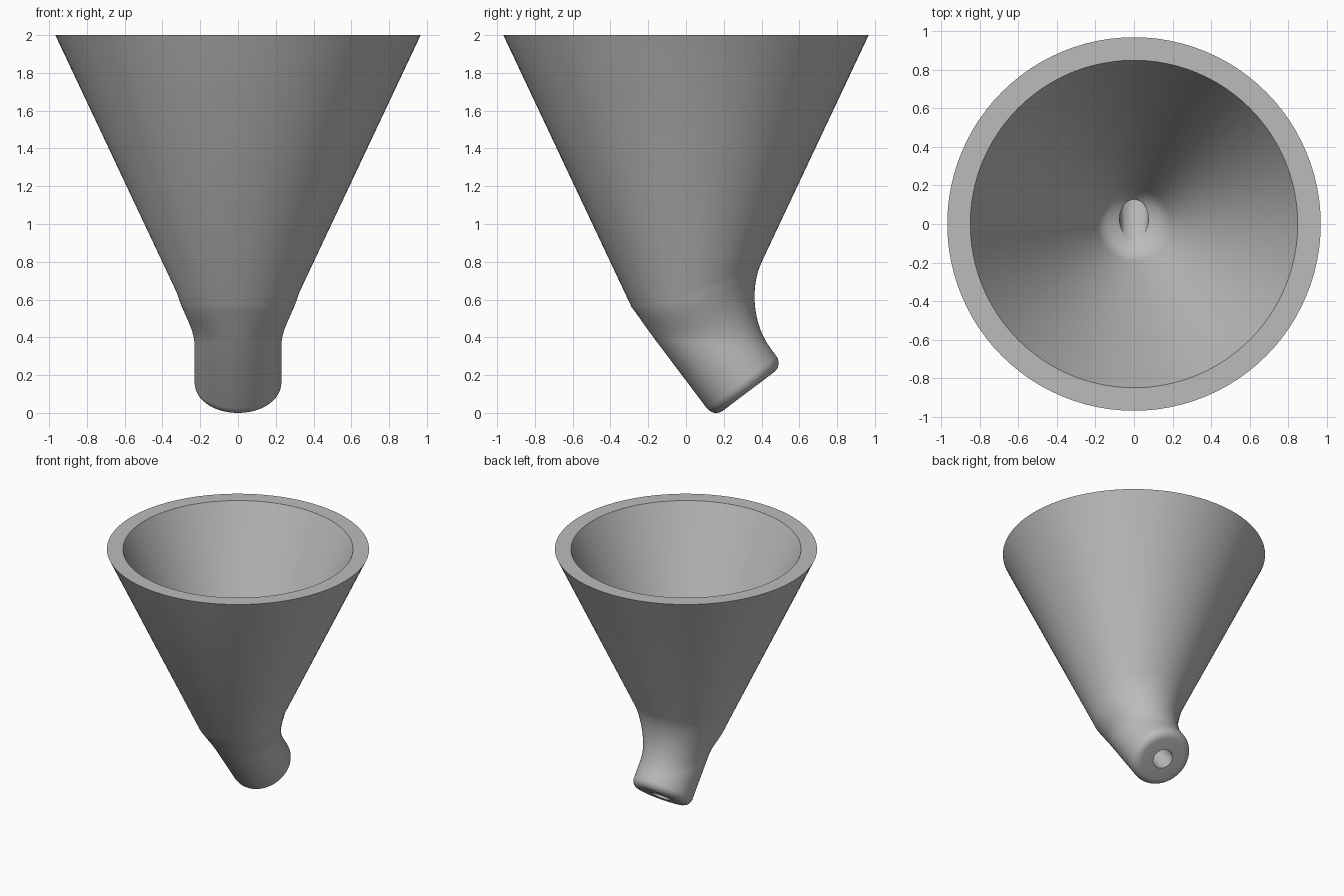
import bpy, bmesh, math
from mathutils import Vector

if "Cube" in bpy.data.objects:
    bpy.data.objects.remove(bpy.data.objects["Cube"], do_unlink=True)

SEGMENTS = 96
TILT = math.radians(37)
AXIS = Vector((0, math.sin(TILT), -math.cos(TILT)))   # down the spout
SIDE = Vector((0, math.cos(TILT), math.sin(TILT)))    # across the spout
SPOUT_END = Vector((0, 0.331, 0.114))
SPOUT_R, HOLE_R, FILLET = 0.23, 0.077, 0.06
SLOPE = 0.472                                         # cone radius per height


def flat_ring(radius, z, y=0.0, stretch=1.0):
    return lambda a: Vector((radius * math.cos(a), y + radius * stretch * math.sin(a), z))


def spout_point(a, radius, back):
    """Point on the spout, measured back along its axis from the tip."""
    return SPOUT_END - AXIS * back + radius * (Vector((math.cos(a), 0, 0)) + SIDE * math.sin(a))


def spout_ring(radius, back):
    return lambda a: spout_point(a, radius, back)


def blend_ring(t):
    """Ring part way along the transition from the cone to the spout."""
    def point(a):
        s = math.sin(a)
        z = 0.63 + 0.12 * s + 0.05 * s * s
        r = SLOPE * (z + 0.05)
        start = Vector((r * math.cos(a), r * s, z))
        end = spout_point(a, SPOUT_R, 0.31 - 0.2 * s)
        down = Vector((-SLOPE * math.cos(a), -SLOPE * s, -1)).normalized()
        leave = down.lerp(AXIS, (1 - s) / 2)
        span = (end - start).length
        return (start * (2*t**3 - 3*t**2 + 1) + leave * span * (t**3 - 2*t**2 + t)
                + end * (3*t**2 - 2*t**3) + AXIS * span * (t**3 - t**2))
    return point


# Rings in order: up the inside, over the rim, down the outside, round the tip
rings = [spout_ring(HOLE_R, 0), spout_ring(HOLE_R, 0.2)]
rings += [flat_ring(0.075, 0.51, 0.025, 1.35), flat_ring(0.10, 0.525, 0.018, 1.2),
          flat_ring(0.14, 0.545, 0.008, 1.05), flat_ring(0.17, 0.57), flat_ring(0.19, 0.605)]
rings += [flat_ring(0.848, 2), flat_ring(0.967, 2)]
rings += [blend_ring(i / 14) for i in range(15)]
rings += [spout_ring(SPOUT_R, FILLET)]
for i in range(1, 7):
    a = math.pi / 2 * i / 6
    rings.append(spout_ring(SPOUT_R - FILLET * (1 - math.cos(a)), FILLET * (1 - math.sin(a))))

# Skin the closed chain of rings
bm = bmesh.new()
loops = [[bm.verts.new(ring(2 * math.pi * k / SEGMENTS)) for k in range(SEGMENTS)] for ring in rings]
for i, low in enumerate(loops):
    high = loops[(i + 1) % len(loops)]
    for k in range(SEGMENTS):
        n = (k + 1) % SEGMENTS
        bm.faces.new((low[k], low[n], high[n], high[k]))
bmesh.ops.recalc_face_normals(bm, faces=bm.faces)
mesh = bpy.data.meshes.new("funnel")
bm.to_mesh(mesh)
bm.free()
funnel = bpy.data.objects.new("funnel", mesh)
bpy.context.collection.objects.link(funnel)

# Grey plastic
grey = bpy.data.materials.new("plain_grey")
grey.use_nodes = True
colour = (0.5, 0.5, 0.5, 1)
grey.diffuse_color = colour
grey.node_tree.nodes["Principled BSDF"].inputs["Base Color"].default_value = colour
mesh.materials.append(grey)

bpy.context.view_layer.objects.active = funnel
funnel.select_set(True)
bpy.ops.object.shade_smooth_by_angle(angle=math.radians(35))
